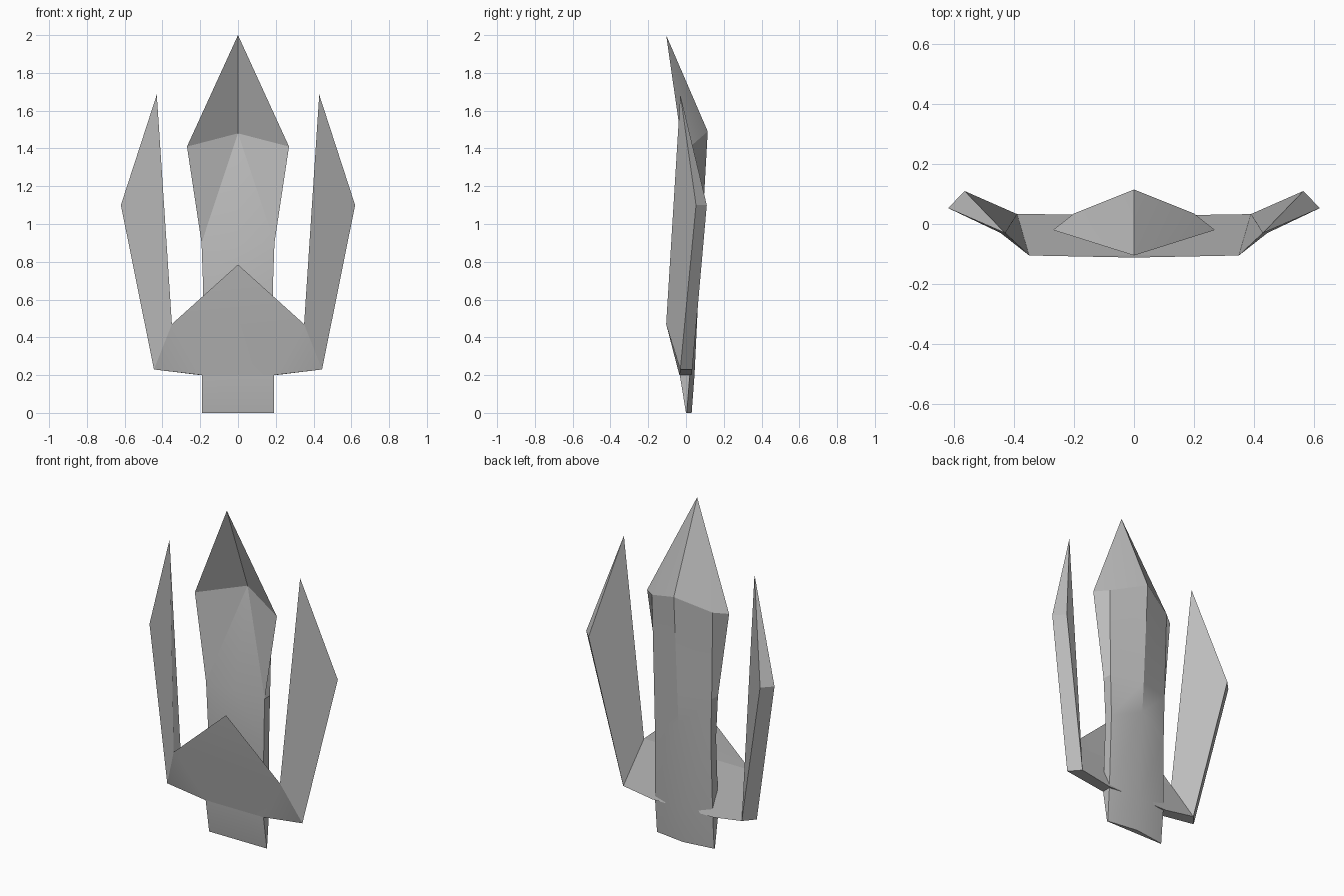
import bpy, bmesh
from math import radians

cube = bpy.data.objects.get("Cube")
if cube:
    bpy.data.objects.remove(cube)

grey = bpy.data.materials.new("plain_grey")
grey.use_nodes = True
grey.diffuse_color = (0.5, 0.5, 0.5, 1)
grey.node_tree.nodes["Principled BSDF"].inputs["Base Color"].default_value = (0.5, 0.5, 0.5, 1)


def build(name, points, faces):
    """Make a closed faceted part with soft shading across shallow edges."""
    bm = bmesh.new()
    verts = [bm.verts.new(p) for p in points]
    for f in faces:
        bm.faces.new([verts[i] for i in f])
    bmesh.ops.recalc_face_normals(bm, faces=bm.faces[:])
    mesh = bpy.data.meshes.new(name)
    bm.to_mesh(mesh)
    bm.free()
    mesh.materials.append(grey)
    obj = bpy.data.objects.new(name, mesh)
    bpy.context.collection.objects.link(obj)
    bpy.ops.object.select_all(action='DESELECT')
    obj.select_set(True)
    bpy.context.view_layer.objects.active = obj
    bpy.ops.object.shade_smooth_by_angle(angle=radians(20))
    return obj


def mirror(p):
    return (-p[0], p[1], p[2])


# Central blade: lofted sections of front centre, side edge, back bevel, back ridge
sections = [
    ((0, 0, 0), (.19, 0, 0), (.188, .004, 0), (0, .03, 0)),
    ((0, -.033, .2), (.19, -.033, .2), (.19, .02, .2), (0, .045, .2)),
    ((0, -.035, .65), (.184, -.02, .65), (.184, .03, .65), (0, .07, .72)),
    ((0, -.036, .9), (.193, -.025, .9), (.19, .03, .9), (0, .082, .9)),
    ((0, .09, 1.48), (.27, -.02, 1.41), (.2, .035, 1.42), (0, .115, 1.49)),
]
points, faces = [], []
for front, side, bevel, ridge in sections:
    points += [front, side, bevel, ridge, mirror(bevel), mirror(side)]
points.append((0, -.105, 2))
tip = len(points) - 1
for s in range(len(sections) - 1):
    a, b = s * 6, s * 6 + 6
    for i in range(1, 5):
        faces.append((a + i, a + i + 1, b + i + 1, b + i))
    for i in (1, 5):  # front facets, creased from upper centre to lower side
        faces += [(a, a + i, b), (a + i, b + i, b)]
top = tip - 6
faces += [(top + i, top + (i + 1) % 6, tip) for i in range(6)]
faces.append(range(6))
build("central_blade", points, faces)

# Pointed collar, wedge shaped: thick at the bottom, sharp along its upper edges
inner = (.35, -.105, .47)
low_front, low_back = (.445, -.03, .23), (.39, .033, .23)
root_front, root_back = (.19, -.035, .2), (.2, .03, .2)
half = [inner, low_front, low_back, root_front, root_back]
points = [(0, -.112, .785)] + half + [mirror(p) for p in half]
faces = [(0, 1, 4, 9, 6), (0, 1, 3, 5, 10, 8, 6), (4, 5, 10, 9)]
for k in (0, 5):
    faces += [(1 + k, 2 + k, 4 + k), (1 + k, 3 + k, 2 + k),
              (2 + k, 3 + k, 5 + k, 4 + k)]
build("collar", points, faces)

# Side blades: sharp inner edge, thick outer edge
wing = [(.43, -.03, 1.685), inner, low_front, (.62, .053, 1.1),
        (.565, .11, 1.1), low_back]
wing_faces = [(0, 1, 2, 3), (0, 4, 5, 1), (0, 3, 4), (3, 2, 5, 4), (1, 5, 2)]
build("left_blade", wing, wing_faces)
build("right_blade", [mirror(p) for p in wing], wing_faces)
